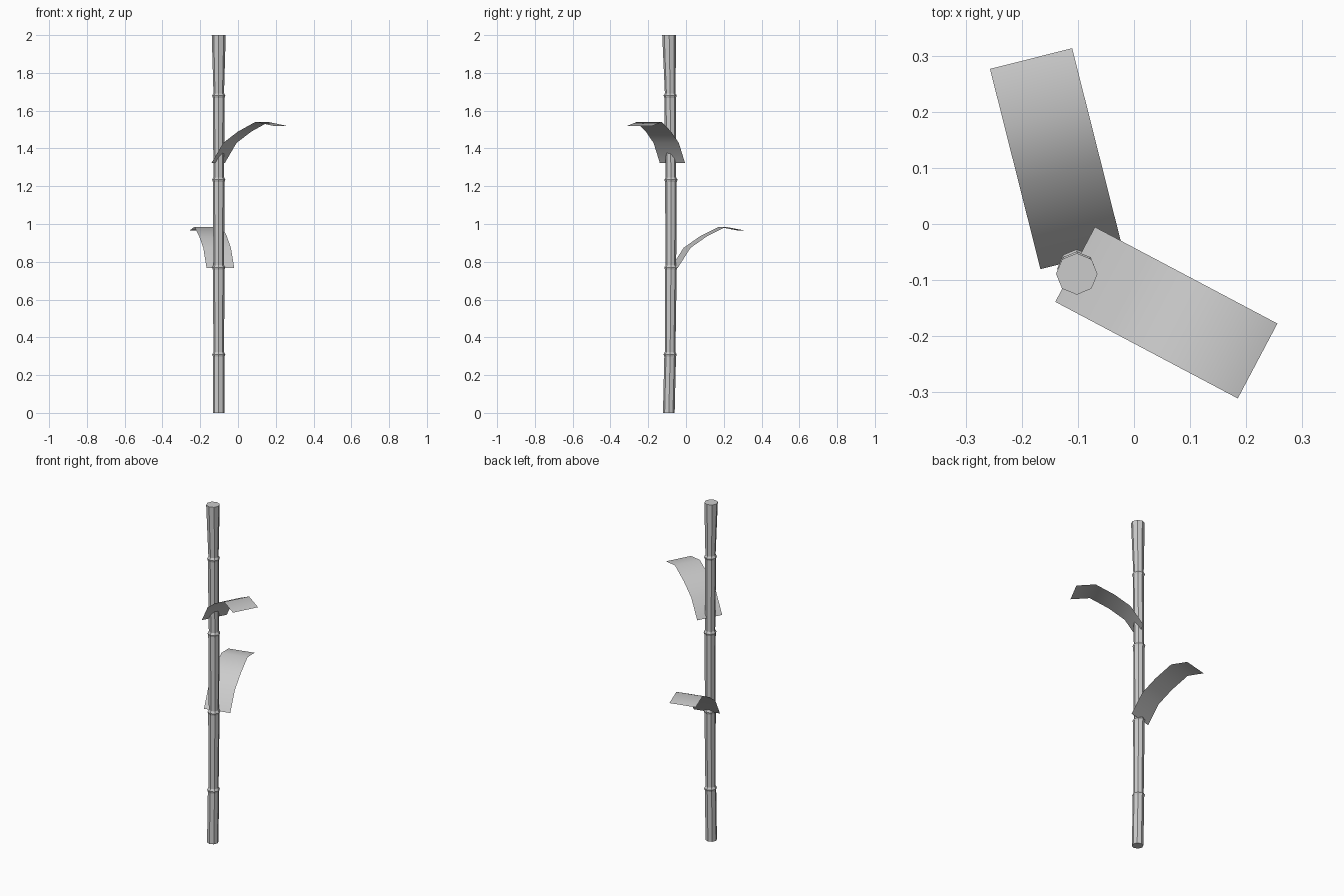
import bpy
from math import cos, sin, pi
from mathutils import Vector

if "Cube" in bpy.data.objects:
    bpy.data.objects.remove(bpy.data.objects["Cube"])


def make_object(name, verts, faces, smooth=False):
    mesh = bpy.data.meshes.new(name)
    mesh.from_pydata(verts, [], faces)
    mesh.update()
    for p in mesh.polygons:
        p.use_smooth = smooth
    obj = bpy.data.objects.new(name, mesh)
    bpy.context.collection.objects.link(obj)
    return obj


# Stalk: octagonal rings (y centre, z, radius) with a small bulge at each node
SIDES = 8
rings = [(-0.091, 0.0, 0.031)]
for y, z in [(-0.084, 0.31), (-0.080, 0.77), (-0.080, 1.235), (-0.084, 1.68)]:
    rings += [(y, z - 0.012, 0.031), (y, z, 0.035), (y, z + 0.012, 0.028)]
rings.append((-0.089, 2.0, 0.037))

verts, faces = [], []
for y, z, r in rings:
    for i in range(SIDES):
        a = 2 * pi * i / SIDES
        verts.append((-0.102 + r * cos(a), y + r * sin(a), z))
for k in range(len(rings) - 1):
    for i in range(SIDES):
        j = (i + 1) % SIDES
        b, t = k * SIDES, (k + 1) * SIDES
        faces.append((b + i, b + j, t + j, t + i))
faces.append(tuple(reversed(range(SIDES))))
faces.append(tuple(range(len(verts) - SIDES, len(verts))))
make_object("stalk", verts, faces)

# Leaves: thin strips that arch outward, (distance, height) profile
PROFILE = [(0, 0), (0.070, 0.106), (0.158, 0.166), (0.262, 0.217), (0.368, 0.197)]


def leaf(name, root, direction, width=0.151):
    d = Vector((*direction, 0)).normalized()
    side = Vector((-d.y, d.x, 0)) * width / 2
    vs = []
    for s, h in PROFILE:
        c = Vector(root) + d * s + Vector((0, 0, h))
        vs += [c - side, c + side]
    fs = [(2 * i, 2 * i + 2, 2 * i + 3, 2 * i + 1) for i in range(len(PROFILE) - 1)]
    make_object(name, vs, fs, smooth=True)


leaf("upper_leaf", (-0.105, -0.072, 1.323), (0.325, -0.172))
leaf("lower_leaf", (-0.0935, -0.062, 0.768), (-0.090, 0.357))
